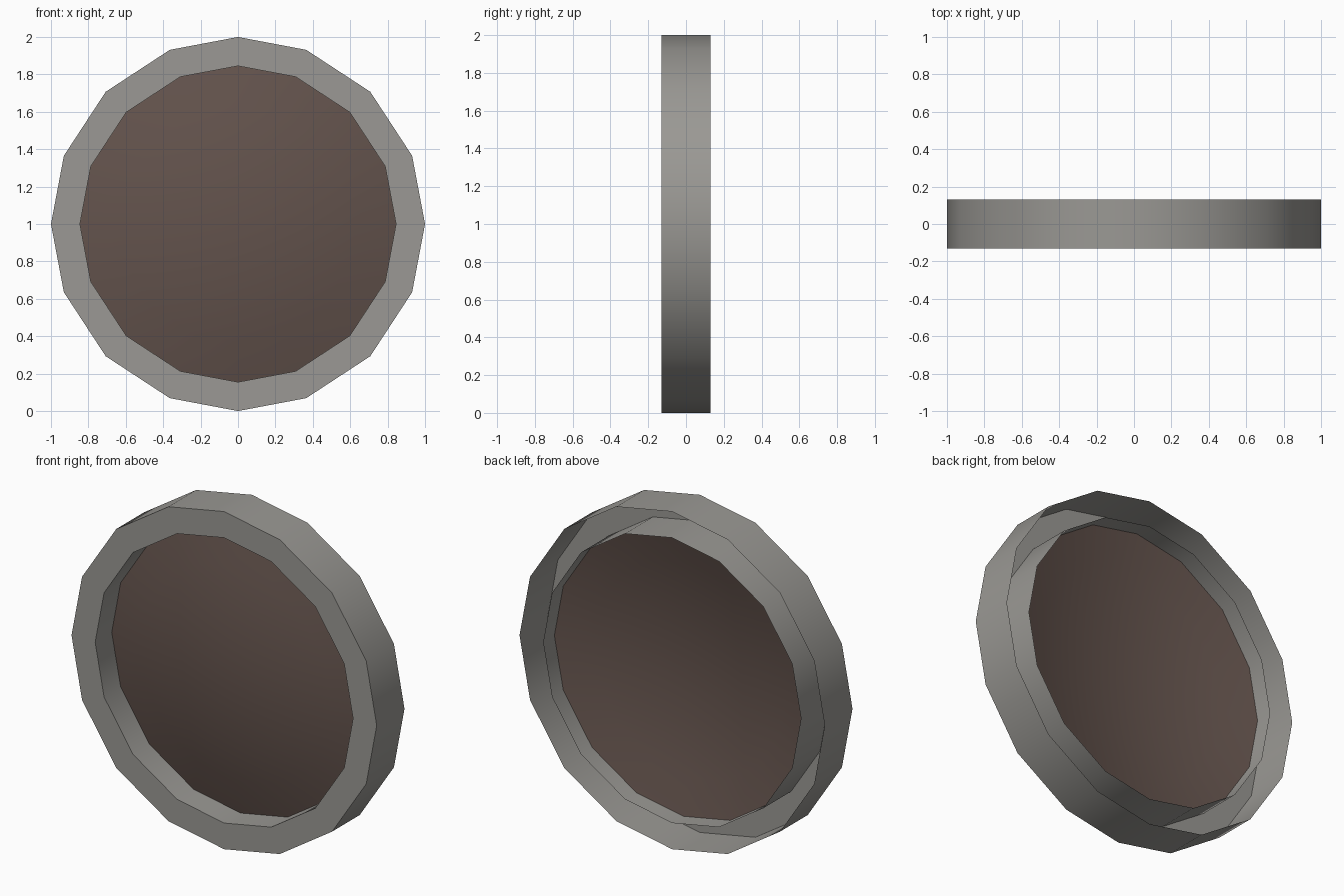
import bpy, bmesh, math

if "Cube" in bpy.data.objects:
    bpy.data.objects.remove(bpy.data.objects["Cube"])

HALF = 0.13       # half depth of the ring
# Slightly uneven sixteen-sided outline: angles of one quarter, repeated
ANGLES = [math.radians(q + a) for q in (0, 90, 180, 270) for a in (0, 21.4, 45, 68.6)]
N = len(ANGLES)


def material(name, rgb):
    m = bpy.data.materials.new(name)
    m.diffuse_color = (*rgb, 1)
    m.use_nodes = True
    m.node_tree.nodes["Principled BSDF"].inputs["Base Color"].default_value = m.diffuse_color
    return m


def lathe(name, profile, mat, tip=None):
    """Spin (radius, y) points around the y axis through z = 1; tip closes it."""
    bm = bmesh.new()
    rings = []
    for r, y in profile:
        rings.append([bm.verts.new((r * math.sin(a), y, 1 + r * math.cos(a)))
                      for a in ANGLES])
    for a, b in zip(rings, rings[1:]):
        for i in range(N):
            j = (i + 1) % N
            bm.faces.new((a[i], a[j], b[j], b[i]))
    if tip is not None:
        c = bm.verts.new((0, tip, 1))
        for i in range(N):
            bm.faces.new((rings[-1][i], rings[-1][(i + 1) % N], c))
    me = bpy.data.meshes.new(name)
    bm.to_mesh(me)
    bm.free()
    me.materials.append(mat)
    ob = bpy.data.objects.new(name, me)
    bpy.context.collection.objects.link(ob)
    bpy.ops.object.select_all(action='DESELECT')
    ob.select_set(True)
    bpy.context.view_layer.objects.active = ob
    bpy.ops.object.shade_smooth_by_angle(angle=math.radians(35))
    return ob


grey = material("warm grey", (0.325, 0.317, 0.297))
brown = material("dull brown", (0.125, 0.086, 0.073))

# Hollow rim: outer wall, front face and inner wall, open at the back
lathe("rim", [(1.0, HALF), (1.0, -HALF), (0.845, -HALF), (0.845, HALF)], grey)

# Domed panel set back inside the rim
R, EDGE, RISE = 0.845, 0.025, 0.12
dome = [(R * t, EDGE - RISE * (1 - t * t)) for t in (1, 0.75, 0.5, 0.25)]
lathe("panel", dome, brown, tip=EDGE - RISE)
